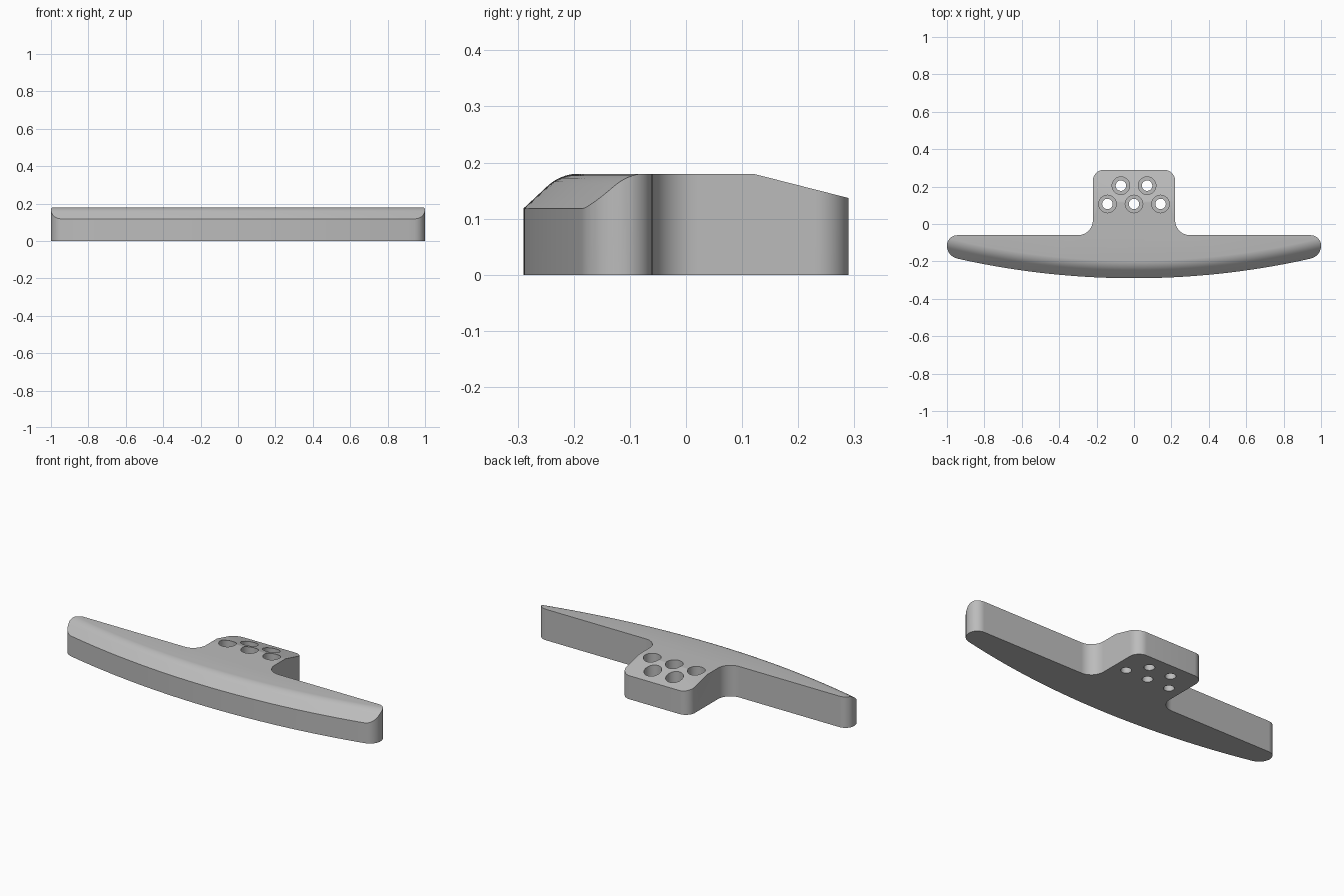
import bpy, bmesh, math
from mathutils import Vector

if "Cube" in bpy.data.objects:
    bpy.data.objects.remove(bpy.data.objects["Cube"], do_unlink=True)

HEIGHT = 0.18
RADIUS = 4.3                 # curved front face
CENTRE_Y = RADIUS - 0.29
END_ANGLE = math.asin(0.945 / RADIUS)

grey = bpy.data.materials.new("mid grey")
grey.use_nodes = True
colour = (0.5, 0.5, 0.5, 1)
grey.diffuse_color = colour
grey.node_tree.nodes["Principled BSDF"].inputs["Base Color"].default_value = colour


def make_object(name, bm):
    bmesh.ops.recalc_face_normals(bm, faces=bm.faces)
    mesh = bpy.data.meshes.new(name)
    bm.to_mesh(mesh)
    bm.free()
    mesh.materials.append(grey)
    obj = bpy.data.objects.new(name, mesh)
    bpy.context.collection.objects.link(obj)
    return obj


def arc(cx, cy, r, start, end, steps=12):
    angles = [math.radians(start + (end - start) * i / steps) for i in range(steps + 1)]
    return [(cx + r * math.cos(a), cy + r * math.sin(a)) for a in angles]


def loft(name, rings):
    """Closed solid through a row of matching rings."""
    bm = bmesh.new()
    rows = [[bm.verts.new(p) for p in ring] for ring in rings]
    n = len(rows[0])
    for a, b in zip(rows, rows[1:]):
        for i in range(n):
            j = (i + 1) % n
            bm.faces.new((a[i], a[j], b[j], b[i]))
    bm.faces.new(rows[0])
    bm.faces.new(rows[-1])
    return make_object(name, bm)


def cut(body, cutter):
    mod = body.modifiers.new(cutter.name, "BOOLEAN")
    mod.operation = "DIFFERENCE"
    mod.solver = "EXACT"
    mod.object = cutter
    bpy.context.view_layer.objects.active = body
    bpy.ops.object.modifier_apply(modifier=mod.name)
    bpy.data.objects.remove(cutter, do_unlink=True)


# Half outline, from the middle of the front round to the back of the neck
end_degrees = math.degrees(END_ANGLE)
half = arc(0, CENTRE_Y, RADIUS, -90, -90 + end_degrees, 32)
half += arc(0.93, -0.116, 0.07, -90 + end_degrees, 0)[1:]
half += arc(0.945, -0.115, 0.055, 0, 90)[1:]
half += arc(0.30, 0.02, 0.08, 270, 180)
half += arc(0.16, 0.23, 0.06, 0, 90)
outline = half + [(-x, y) for x, y in reversed(half[1:])]
body = loft("mounting_bar", [[(x, y, z) for x, y in outline] for z in (0, HEIGHT)])

# Sloped front edge that eases into the top, swept along the front curve
p0, p1, p2 = Vector((0.043, 0.158)), Vector((0.067, HEIGHT)), Vector((0.1, HEIGHT + 0.0003))
profile = [Vector((-0.06, 0.062))]
for i in range(11):
    t = i / 10
    profile.append(p0 * (1 - t) ** 2 + p1 * 2 * t * (1 - t) + p2 * t * t)
profile += [Vector((0.1, 0.3)), Vector((-0.06, 0.3))]
rings = []
for i in range(-40, 41):
    a = END_ANGLE * i / 32
    rings.append([((RADIUS - d) * math.sin(a), CENTRE_Y - (RADIUS - d) * math.cos(a), z)
                  for d, z in profile])
cut(body, loft("front_edge_cutter", rings))

# Sloped back of the neck
wedge = [(0.12, HEIGHT), (0.324, 0.128), (0.324, 0.3), (0.12, 0.3)]
cut(body, loft("back_slope_cutter", [[(x, y, z) for y, z in wedge] for x in (-0.4, 0.4)]))

# Counterbored screw holes
bore = [(0.028, -0.1), (0.028, 0.06), (0.047, 0.06), (0.047, 0.3)]
for x, y in [(-0.07, 0.205), (0.07, 0.205), (-0.142, 0.107), (0, 0.107), (0.142, 0.107)]:
    hole = [[(px, py, z) for px, py in arc(x, y, r, 0, 360, 40)[:-1]] for r, z in bore]
    cut(body, loft("screw_hole_cutter", hole))

bpy.ops.object.select_all(action="DESELECT")
body.select_set(True)
bpy.context.view_layer.objects.active = body
bpy.ops.object.shade_smooth_by_angle(angle=math.radians(25))
